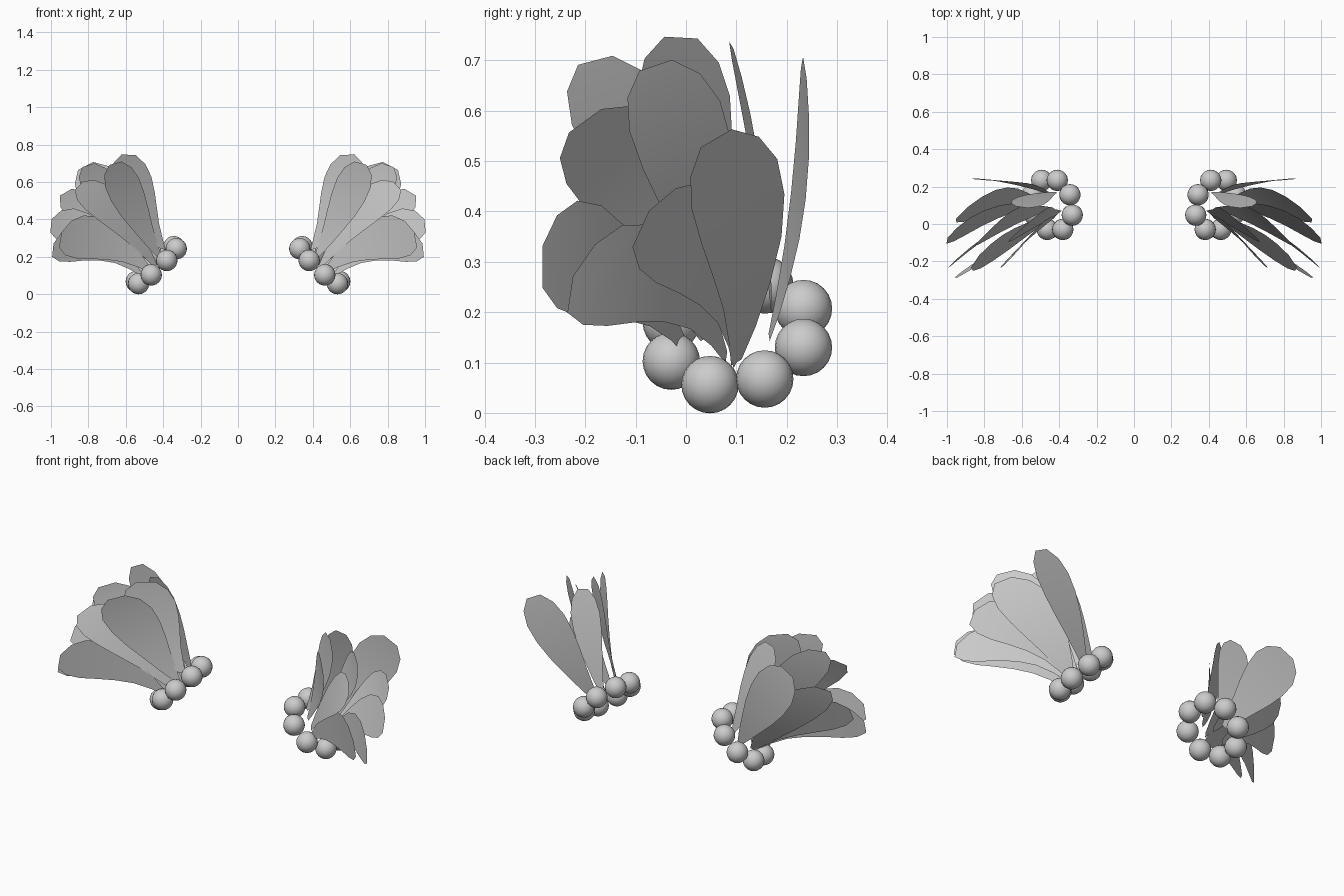
import bpy, bmesh, math
from mathutils import Vector

if "Cube" in bpy.data.objects:
    bpy.data.objects.remove(bpy.data.objects["Cube"])

grey = bpy.data.materials.new("soft_grey")
grey.diffuse_color = (0.6, 0.6, 0.6, 1)
grey.use_nodes = True
grey.node_tree.nodes["Principled BSDF"].inputs["Base Color"].default_value = grey.diffuse_color

# Feather outline: (position along length, half width)
PROFILE = [(0, .12), (.12, .32), (.28, .55), (.45, .8), (.62, .97),
           (.78, 1.0), (.91, .8), (1, .36)]

# base, tip, half-width vector, mid-length bend
FEATHERS = {
    "feather_outer_back": ((.50, .10, .10), (.92, .06, .545), (-.085, .085, .05), (0, .04, .01)),
    "feather_outer_mid": ((.50, .10, .10), (1.0, -.09, .365), (-.01, .045, .10), (0, .05, .075)),
    "feather_outer_front": ((.52, .08, .11), (.99, -.23, .235), (-.01, .015, .10), (0, .03, .095)),
    "feather_front_low": ((.47, .00, .13), (.95, -.285, .29), (-.02, .0, .115), (0, .01, .075)),
    "feather_front_mid": ((.44, .04, .15), (.85, -.20, .58), (.06, -.09, -.065), (0, 0, .05)),
    "feather_front_high": ((.42, .04, .20), (.655, -.18, .70), (.09, -.095, -.025), (.025, 0, .01)),
    "feather_crown_outer": ((.46, .08, .17), (.80, -.06, .69), (.09, -.09, -.03), (.03, .01, .02)),
    "feather_crown_inner": ((.40, .06, .24), (.585, -.01, .745), (.105, -.092, .005), (.035, -.015, 0)),
    "feather_back_inner": ((.42, .17, .20), (.60, .09, .73), (.085, .012, -.02), (.01, .012, 0)),
    "feather_back": ((.46, .165, .15), (.815, .236, .685), (.112, .01, -.06), (0, .02, 0)),
}


def finish(name, bm, smooth):
    mesh = bpy.data.meshes.new(name)
    bm.to_mesh(mesh)
    bm.free()
    mesh.materials.append(grey)
    for p in mesh.polygons:
        p.use_smooth = smooth
    obj = bpy.data.objects.new(name, mesh)
    bpy.context.collection.objects.link(obj)
    # mirrored partner on the other wrist
    mod = obj.modifiers.new("mirror", 'MIRROR')
    mod.use_axis = (True, False, False)
    mod.use_mirror_merge = False
    return obj


# Feathers: curved sheets swept along a bent spine
for name, spec in FEATHERS.items():
    base, tip, width, bend = (Vector(v) for v in spec)
    bm = bmesh.new()
    rows = []
    for t, w in PROFILE:
        c = base.lerp(tip, t) + bend * 4 * t * (1 - t)
        rows.append([bm.verts.new(c + width * w * s) for s in (-1, 1)])
    for a, b in zip(rows, rows[1:]):
        bm.faces.new((a[0], a[1], b[1], b[0]))
    finish(name, bm, True)

# Tilted ring of eight beads
centre = Vector((.437, .102, .155))
u, v = Vector((.016, .142, .0146)), Vector((-.109, 0, .101))
for i in range(8):
    a = math.radians(22.5 + 45 * i)
    bm = bmesh.new()
    bmesh.ops.create_uvsphere(bm, u_segments=20, v_segments=12, radius=.057)
    bmesh.ops.translate(bm, verts=bm.verts, vec=centre + u * math.cos(a) + v * math.sin(a))
    finish(f"bead_{i + 1}", bm, True)
